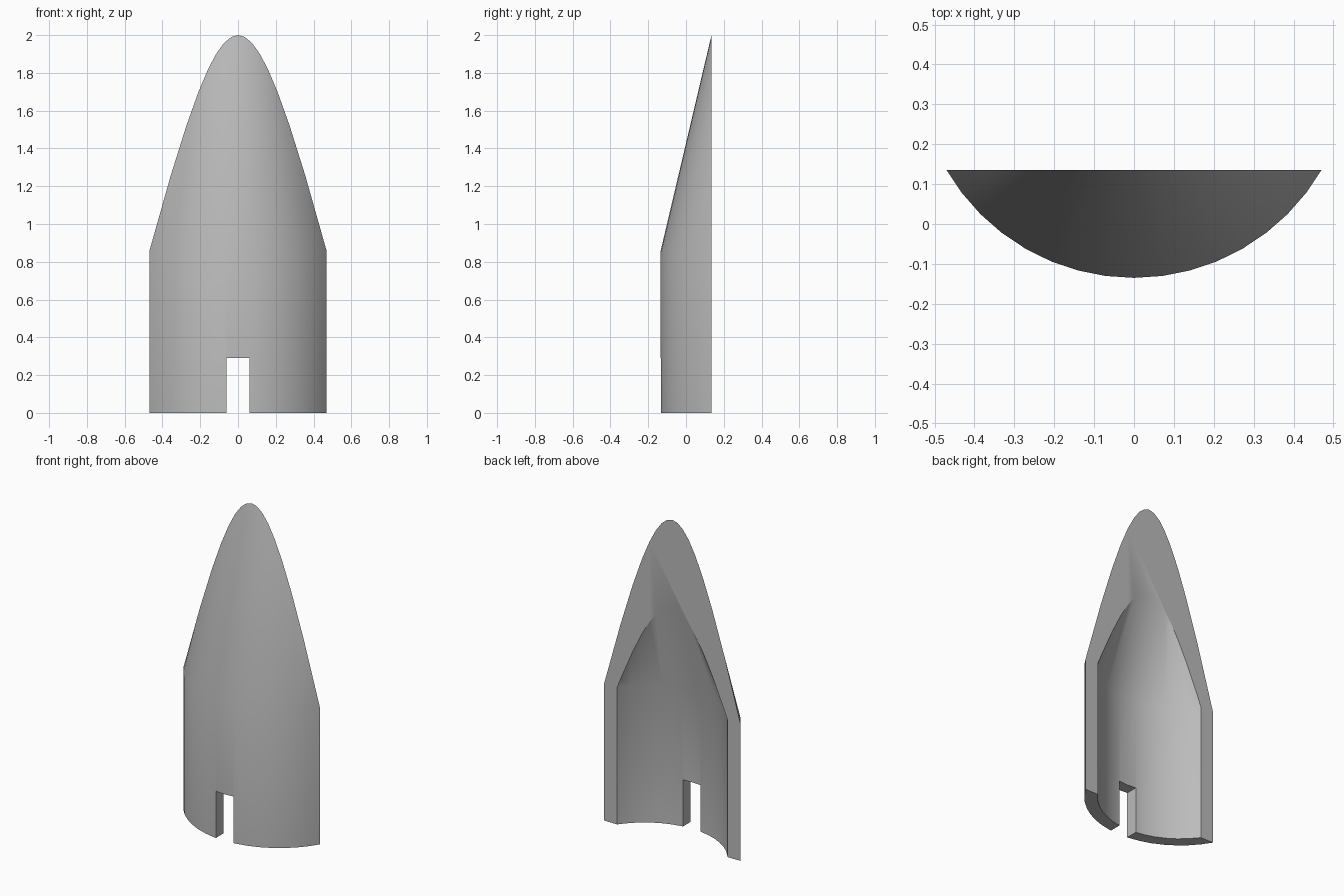
import bpy, bmesh, math

cube = bpy.data.objects.get("Cube")
if cube:
    bpy.data.objects.remove(cube, do_unlink=True)

AXIS_Y = 0.409      # axis of the round body, behind the cut face
CUT_Y = 0.135       # flat back face
SHOULDER = 0.855    # where the straight wall becomes a cone

grey = bpy.data.materials.new("plain grey")
grey.use_nodes = True
colour = (0.5, 0.5, 0.5, 1)
grey.diffuse_color = colour
grey.node_tree.nodes["Principled BSDF"].inputs["Base Color"].default_value = colour


def add_object(name, bm):
    bmesh.ops.recalc_face_normals(bm, faces=bm.faces)
    mesh = bpy.data.meshes.new(name)
    bm.to_mesh(mesh)
    bm.free()
    mesh.materials.append(grey)
    obj = bpy.data.objects.new(name, mesh)
    bpy.context.collection.objects.link(obj)
    return obj


def pointed_cylinder(name, radius, bottom, tip, sides=48):
    """Cylinder with a conical top, around the body axis."""
    bm = bmesh.new()
    rings = []
    for z in (bottom, SHOULDER):
        ring = []
        for i in range(sides):
            a = math.tau * i / sides
            ring.append(bm.verts.new((radius * math.sin(a), AXIS_Y - radius * math.cos(a), z)))
        rings.append(ring)
    top = bm.verts.new((0, AXIS_Y, tip))
    low, high = rings
    bm.faces.new(low)
    for i in range(sides):
        j = (i + 1) % sides
        bm.faces.new((low[i], low[j], high[j], high[i]))
        bm.faces.new((high[i], high[j], top))
    return add_object(name, bm)


def box(name, lo, hi):
    bm = bmesh.new()
    bmesh.ops.create_cube(bm, size=1)
    for v in bm.verts:
        v.co = [(a + b) / 2 + c * (b - a) for a, b, c in zip(lo, hi, v.co)]
    return add_object(name, bm)


def cut(target, cutter):
    mod = target.modifiers.new("cut", 'BOOLEAN')
    mod.operation = 'DIFFERENCE'
    mod.solver = 'EXACT'
    mod.object = cutter
    bpy.ops.object.modifier_apply(modifier=mod.name)
    bpy.data.objects.remove(cutter, do_unlink=True)


# Outer shell
shell = pointed_cylinder("nose_shell_segment", 0.544, 0, 3.162)
bpy.ops.object.select_all(action='DESELECT')
bpy.context.view_layer.objects.active = shell
shell.select_set(True)

# Hollow inside, flat back face and slot in the lower edge
cut(shell, pointed_cylinder("hollow_cutter", 0.469, -0.2, 2.286))
cut(shell, box("back_cutter", (-1, CUT_Y, -1), (1, 2, 4)))
cut(shell, box("slot_cutter", (-0.06, -0.5, -0.3), (0.06, 0.1, 0.29)))

bpy.ops.object.shade_smooth_by_angle(angle=math.radians(30))
